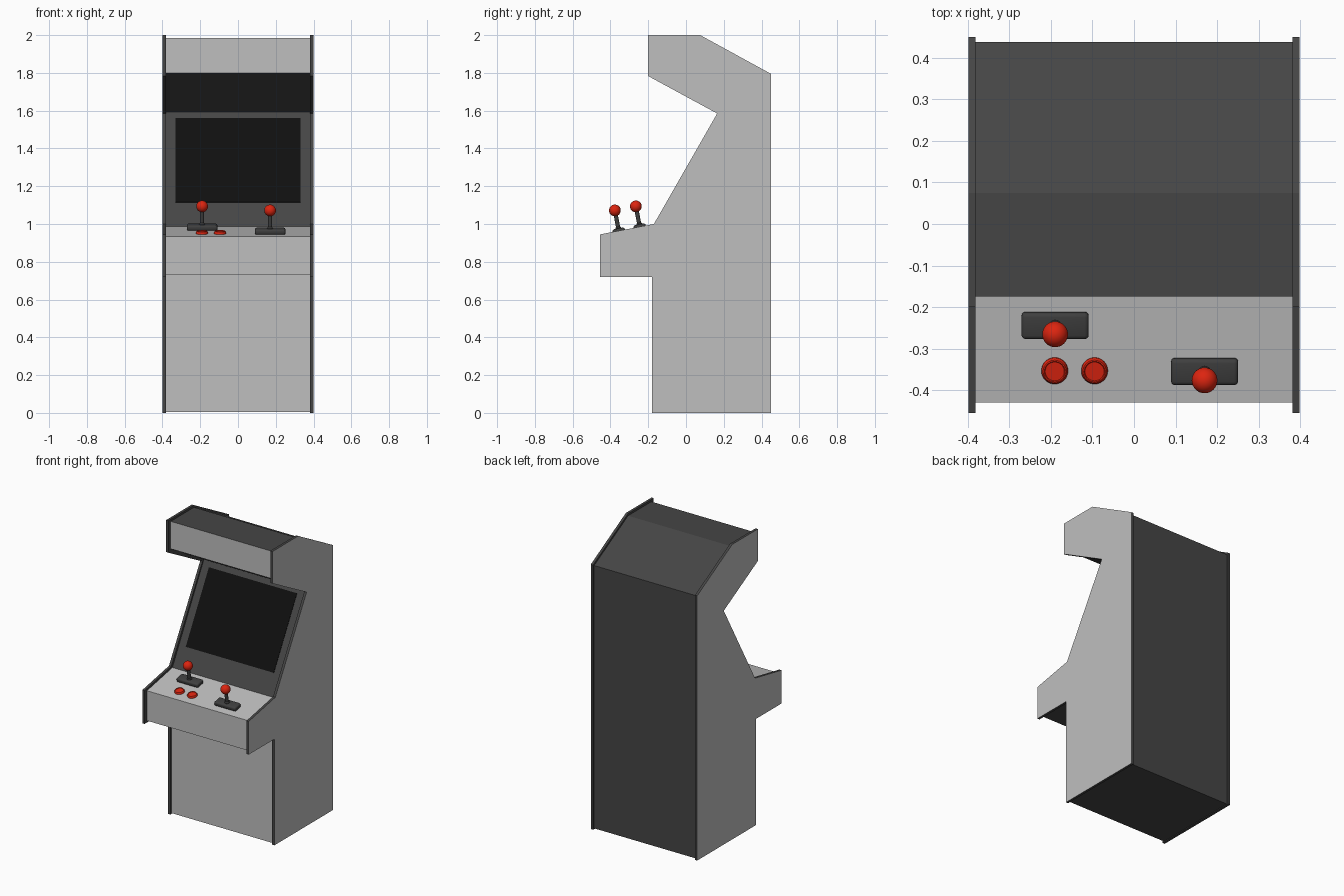
import bpy, bmesh, math
from mathutils import Matrix, Vector

if "Cube" in bpy.data.objects:
    bpy.data.objects.remove(bpy.data.objects["Cube"])


def material(name, rgb):
    m = bpy.data.materials.new(name)
    m.diffuse_color = (*rgb, 1)
    m.use_nodes = True
    m.node_tree.nodes["Principled BSDF"].inputs["Base Color"].default_value = m.diffuse_color
    return m


LIGHT = material("light_grey", (0.52, 0.52, 0.52))
DARK = material("dark_grey", (0.06, 0.06, 0.06))
BLACK = material("screen_black", (0.005, 0.005, 0.005))
STICK = material("joystick_grey", (0.05, 0.05, 0.05))
RED = material("red", (0.72, 0.018, 0.005))


def finish(name, bm, mats, matrix=Matrix(), smooth=False):
    bmesh.ops.recalc_face_normals(bm, faces=bm.faces)
    me = bpy.data.meshes.new(name)
    bm.to_mesh(me)
    bm.free()
    for m in mats:
        me.materials.append(m)
    ob = bpy.data.objects.new(name, me)
    bpy.context.collection.objects.link(ob)
    ob.matrix_world = matrix
    if smooth:
        bpy.ops.object.select_all(action='DESELECT')
        ob.select_set(True)
        bpy.context.view_layer.objects.active = ob
        bpy.ops.object.shade_smooth_by_angle(angle=math.radians(35))
    return ob


def extrude_profile(name, pts, x0, x1, mats, edge_mats, cap_mats=(0, 0)):
    """Extrude a (y, z) outline along x; edge_mats gives a material per outline edge."""
    bm = bmesh.new()
    a = [bm.verts.new((x0, y, z)) for y, z in pts]
    b = [bm.verts.new((x1, y, z)) for y, z in pts]
    bm.faces.new(a).material_index = cap_mats[0]
    bm.faces.new(b).material_index = cap_mats[1]
    n = len(pts)
    for i in range(n):
        j = (i + 1) % n
        bm.faces.new((a[i], a[j], b[j], b[i])).material_index = edge_mats.get(i, 0)
    return finish(name, bm, mats)


def lathe(name, profile, mat, matrix, steps=32):
    """Spin an (r, z) profile about local z."""
    bm = bmesh.new()
    vs = [bm.verts.new((r, 0, z)) for r, z in profile]
    edges = [bm.edges.new(p) for p in zip(vs, vs[1:])]
    bmesh.ops.spin(bm, geom=vs + edges, axis=(0, 0, 1), cent=(0, 0, 0),
                   angle=2 * math.pi, steps=steps)
    bmesh.ops.remove_doubles(bm, verts=bm.verts, dist=1e-5)
    return finish(name, bm, [mat], matrix, True)


# Side panels: light outer face, dark trim around the edge
side = [(-0.18, 0), (0.45, 0), (0.45, 1.795), (0.075, 2), (-0.2, 2), (-0.2, 1.783),
        (0.165, 1.585), (-0.17, 1.0), (-0.455, 0.945), (-0.455, 0.72), (-0.18, 0.72)]
for s, label in ((-1, "left"), (1, "right")):
    extrude_profile(label + "_side_panel", side, s * 0.382, s * 0.399,
                    [DARK, LIGHT], {}, (0, 1))

# Inner cabinet body, slightly inset; marquee, deck and front faces are light
DECK_F, DECK_B = Vector((0, -0.43, 0.935)), Vector((0, -0.157, 0.988))
BEZEL_T = Vector((0, 0.18, 1.592))
body = [(-0.167, 0.005), (0.438, 0.005), (0.438, 1.787), (0.075, 1.986), (-0.175, 1.986),
        (-0.175, 1.8), BEZEL_T.yz, DECK_B.yz, DECK_F.yz, (-0.43, 0.732), (-0.167, 0.732)]
extrude_profile("cabinet_body", body, -0.383, 0.383, [DARK, LIGHT],
                {4: 1, 7: 1, 8: 1, 10: 1})

# Screen plate lying on the sloped bezel
up = (BEZEL_T - DECK_B).normalized()
out = Vector((0, -up.z, up.y))


def on_bezel(z, lift):
    p = DECK_B + up * ((z - DECK_B.z) / up.z) + out * lift
    return (p.y, p.z)


extrude_profile("screen", [on_bezel(1.115, 0), on_bezel(1.56, 0), on_bezel(1.56, 0.003),
                           on_bezel(1.115, 0.003)], -0.33, 0.33, [BLACK], {})

# Controls stand square to the sloped deck
d = DECK_B - DECK_F
tilt = math.atan2(d.z, d.y)


def on_deck(x, y):
    z = DECK_F.z + (y - DECK_F.y) * d.z / d.y
    return Matrix.Translation((x, y, z)) @ Matrix.Rotation(tilt, 4, 'X')


# Joysticks: bevelled base, shaft and ball
for label, x, y in (("left", -0.19, -0.242), ("right", 0.17, -0.353)):
    m = on_deck(x, y)
    bm = bmesh.new()
    bmesh.ops.create_cube(bm, size=1, matrix=Matrix.Translation((0, 0, 0.012))
                          @ Matrix.Diagonal((0.162, 0.065, 0.03, 1)))
    bmesh.ops.bevel(bm, geom=bm.edges[:], offset=0.01, segments=3, profile=0.5,
                    affect='EDGES')
    finish(label + "_joystick_base", bm, [STICK], m, True)
    lathe(label + "_joystick_shaft",
          [(0.016, 0.025), (0.016, 0.03), (0.011, 0.036), (0.011, 0.11)], STICK, m, 20)
    bm = bmesh.new()
    bmesh.ops.create_uvsphere(bm, u_segments=32, v_segments=16, radius=0.031,
                              matrix=Matrix.Translation((0, 0, 0.124)))
    finish(label + "_joystick_ball", bm, [RED], m, True)

# Push buttons: raised rim with a recessed plunger
for i, x in enumerate((-0.191, -0.095)):
    lathe("button_%d" % (i + 1),
          [(0, 0), (0.032, 0), (0.032, 0.006), (0.028, 0.013), (0.025, 0.014),
           (0.023, 0.011), (0, 0.011)], RED, on_deck(x, -0.353))
